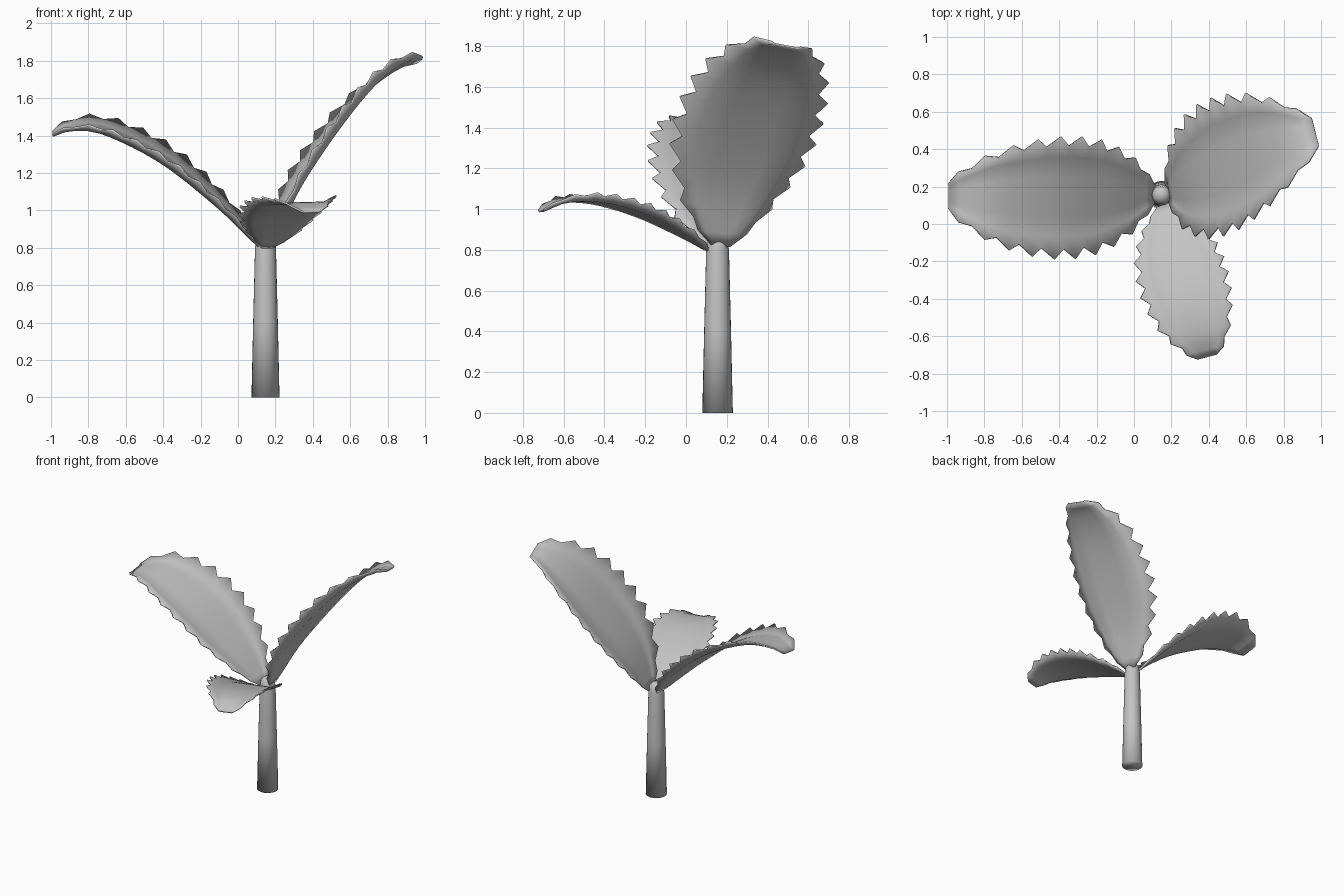
import bpy, bmesh, math
from mathutils import Vector

if "Cube" in bpy.data.objects:
    bpy.data.objects.remove(bpy.data.objects["Cube"])

grey = bpy.data.materials.new("plain_grey")
grey.diffuse_color = (0.55, 0.55, 0.55, 1)
grey.use_nodes = True
grey.node_tree.nodes["Principled BSDF"].inputs["Base Color"].default_value = grey.diffuse_color


def finish(bm, name):
    for f in bm.faces:
        f.smooth = True
    mesh = bpy.data.meshes.new(name)
    bm.to_mesh(mesh)
    bm.free()
    mesh.materials.append(grey)
    ob = bpy.data.objects.new(name, mesh)
    bpy.context.collection.objects.link(ob)
    return ob


def spline(pts, t):
    """Catmull-Rom through evenly numbered points, t in 0..1."""
    n = len(pts) - 1
    i = min(int(t * n), n - 1)
    f = t * n - i
    b, c = pts[i], pts[i + 1]
    a = pts[i - 1] if i else b * 2 - c
    d = pts[i + 2] if i + 2 <= n else c * 2 - b
    return 0.5 * (2 * b + (c - a) * f + (2 * a - 5 * b + 4 * c - d) * f**2
                  + (3 * b - a - 3 * c + d) * f**3)


# half width of the blade from base to tip, as a share of the maximum
OUTLINE = [0.15, 0.5, 0.72, 0.88, 0.97, 1.0, 0.98, 0.91, 0.78, 0.56, 0.25]
ACROSS = [-1, -0.68, -0.35, 0, 0.35, 0.68, 1]
TEETH = 10


def leaf(name, path, side, half_width):
    """Thin blade with a turned-up, saw-toothed rim along a curved midrib."""
    path = [Vector(p) for p in path]
    fine = [spline(path, k / 400) for k in range(401)]
    dist = [0]
    for p, q in zip(fine, fine[1:]):
        dist.append(dist[-1] + (q - p).length)
    bm = bmesh.new()
    rows = []
    n = TEETH * 2
    k = 0
    for i in range(n + 1):
        t = i / n
        while k < 400 and dist[k] < t * dist[-1] - 1e-9:
            k += 1
        p = fine[k]
        tan = (fine[min(k + 4, 400)] - fine[max(k - 4, 0)]).normalized()
        s = Vector(side)
        s = (s - tan * s.dot(tan)).normalized()
        up = tan.cross(s)
        if up.z < 0:
            up = -up
        w = half_width * spline(OUTLINE, t)
        row = []
        for u in ACROSS:
            reach = 1.0
            if abs(u) == 1:
                reach = 1.05 if i % 2 else 0.88
            rise = w * 0.48 * max(0, abs(u) * reach - 0.68)
            row.append(bm.verts.new(p + s * (u * reach * w) + up * rise))
        rows.append(row)
    for a, b in zip(rows, rows[1:]):
        for j in range(len(ACROSS) - 1):
            bm.faces.new((a[j], a[j + 1], b[j + 1], b[j]))
    bm.normal_update()
    if sum(f.normal.z for f in bm.faces) < 0:
        bmesh.ops.reverse_faces(bm, faces=bm.faces[:])
    ob = finish(bm, name)
    solid = ob.modifiers.new("thickness", 'SOLIDIFY')
    solid.thickness = 0.01
    solid.offset = 0
    return ob


# stem: tapered trunk with a rounded top
bm = bmesh.new()
profile = [(0, 0), (0.075, 0), (0.066, 0.4), (0.056, 0.8), (0.048, 0.845),
           (0.03, 0.866), (0, 0.874)]
verts = [bm.verts.new((r, 0, z)) for r, z in profile]
edges = [bm.edges.new(e) for e in zip(verts, verts[1:])]
bmesh.ops.spin(bm, geom=verts + edges, cent=(0, 0, 0), axis=(0, 0, 1),
               angle=2 * math.pi, steps=24)
bmesh.ops.remove_doubles(bm, verts=bm.verts, dist=1e-4)
bmesh.ops.recalc_face_normals(bm, faces=bm.faces)
bmesh.ops.translate(bm, verts=bm.verts, vec=(0.147, 0.155, 0))
finish(bm, "stem")

# three leaves
leaf("left_leaf",
     [(0.11, 0.16, 0.81), (-0.1, 0.15, 1.03), (-0.4, 0.145, 1.275),
      (-0.7, 0.145, 1.425), (-0.88, 0.145, 1.445), (-0.99, 0.15, 1.405)],
     (0, 1, 0.13), 0.315)
leaf("right_leaf",
     [(0.18, 0.17, 0.82), (0.3, 0.22, 1.10), (0.5, 0.31, 1.405),
      (0.7, 0.40, 1.645), (0.87, 0.46, 1.775), (0.97, 0.49, 1.80)],
     (-0.2, 0.93, -0.18), 0.35)
leaf("front_leaf",
     [(0.155, 0.10, 0.80), (0.19, 0, 0.865), (0.235, -0.2, 0.965),
      (0.30, -0.42, 1.03), (0.36, -0.6, 1.035), (0.39, -0.71, 0.99)],
     (0.96, 0.24, 0.02), 0.235)
